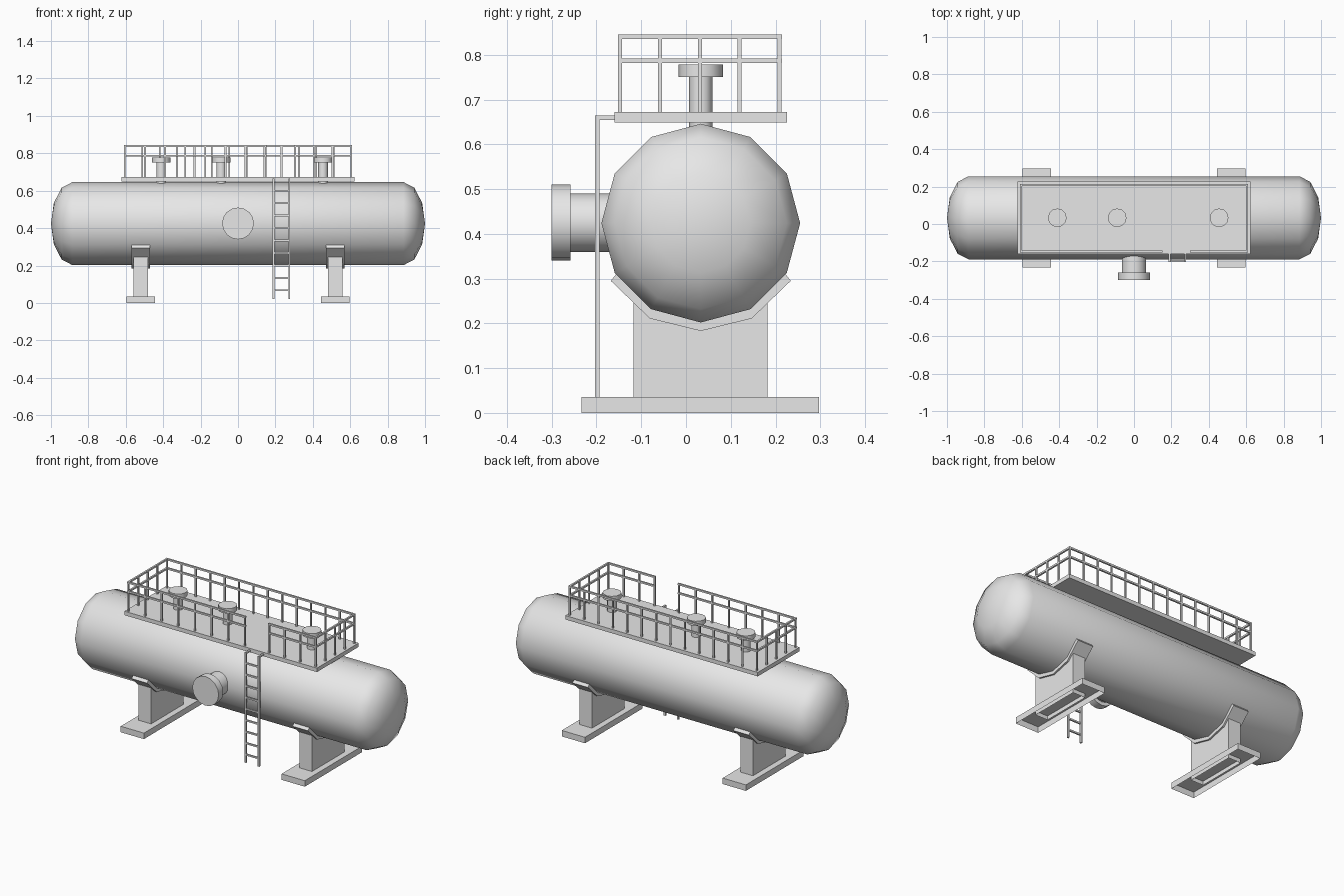
import bpy, bmesh, math
from mathutils import Vector, Matrix

if "Cube" in bpy.data.objects:
    bpy.data.objects.remove(bpy.data.objects["Cube"], do_unlink=True)

grey = bpy.data.materials.new("plain_grey")
grey.use_nodes = True
grey.diffuse_color = (0.8, 0.8, 0.8, 1)
grey.node_tree.nodes["Principled BSDF"].inputs["Base Color"].default_value = (0.8, 0.8, 0.8, 1)

AXIS_Y, AXIS_Z, RADIUS = 0.033, 0.424, 0.222   # tank centre line
DECK_TOP = 0.672


def finish(name, bm, smooth=None):
    bmesh.ops.recalc_face_normals(bm, faces=bm.faces)
    mesh = bpy.data.meshes.new(name)
    bm.to_mesh(mesh)
    bm.free()
    mesh.materials.append(grey)
    obj = bpy.data.objects.new(name, mesh)
    bpy.context.collection.objects.link(obj)
    if smooth:
        bpy.ops.object.select_all(action='DESELECT')
        obj.select_set(True)
        bpy.context.view_layer.objects.active = obj
        bpy.ops.object.shade_smooth_by_angle(angle=math.radians(smooth))
    return obj


def add_box(bm, lo, hi, open_bottom=False):
    lo, hi = Vector(lo), Vector(hi)
    matrix = Matrix.Translation((lo + hi) / 2) @ Matrix.Diagonal((*(hi - lo), 1))
    verts = bmesh.ops.create_cube(bm, size=1, matrix=matrix)["verts"]
    if open_bottom:
        faces = {f for v in verts for f in v.link_faces}
        low = [f for f in faces if f.calc_center_median().z < lo.z + 1e-5]
        bmesh.ops.delete(bm, geom=low, context='FACES_ONLY')


def add_bar(bm, a, b, width=0.01):
    """Square bar along one axis between two points."""
    pad = Vector((width / 2,) * 3)
    add_box(bm, Vector(a) - pad, Vector(b) + pad)


def lathe(name, profile, matrix, sides, smooth):
    """Turn (radius, height) points about local z; zero radius makes a pole."""
    bm = bmesh.new()
    rings = []
    for r, h in profile:
        count = sides if r > 0 else 1
        rings.append([bm.verts.new(matrix @ Vector((r * math.cos(math.tau * i / sides),
                                                    r * math.sin(math.tau * i / sides), h)))
                      for i in range(count)])
    for low, high in zip(rings, rings[1:]):
        for i in range(sides):
            j = (i + 1) % sides
            quad = [low[i % len(low)], low[j % len(low)], high[j % len(high)], high[i % len(high)]]
            bm.faces.new(list(dict.fromkeys(quad)))
    return finish(name, bm, smooth)


# Tank shell with domed ends
dome = [(RADIUS * math.cos(math.radians(a)), 0.885 + 0.115 * math.sin(math.radians(a)))
        for a in (0, 30, 60)] + [(0, 1.0)]
tank_profile = [(r, -h) for r, h in reversed(dome)] + dome
lathe("tank_shell", tank_profile,
      Matrix.Translation((0, AXIS_Y, AXIS_Z)) @ Matrix.Rotation(math.pi / 2, 4, 'Y'), 12, 60)


# Flanged pipes: three on top, one large in front
def flanged_pipe(name, matrix, neck, flange, neck_length, length, sides):
    lathe(name, [(0, 0), (neck, 0), (neck, neck_length), (flange, neck_length),
                 (flange, length), (0, length)], matrix, sides, 35)


for label, x in (("right", -0.41), ("middle", -0.09), ("left", 0.455)):
    flanged_pipe("top_nozzle_" + label, Matrix.Translation((x, AXIS_Y, 0.635)),
                 0.026, 0.05, 0.115, 0.143, 12)
flanged_pipe("front_manway",
             Matrix.Translation((0, -0.15, 0.425)) @ Matrix.Rotation(math.pi / 2, 4, 'X'),
             0.065, 0.085, 0.108, 0.15, 16)

# Supports: open-bottomed foot and leg, with a curved cradle
for side, x in (("right", -0.52), ("left", 0.52)):
    bm = bmesh.new()
    add_box(bm, (x - 0.075, -0.233, 0), (x + 0.075, 0.297, 0.035), True)
    finish("foot_plate_" + side, bm)

    bm = bmesh.new()
    add_box(bm, (x - 0.04, -0.117, 0.012), (x + 0.04, 0.182, 0.245), True)
    finish("support_leg_" + side, bm)

    bm = bmesh.new()
    half = [(0, 0.205), (0.112, 0.234), (0.189, 0.31), (0.201, 0.295), (0.114, 0.211), (0, 0.183)]
    outline = half[:3] + half[3:] + [(-y, z) for y, z in half[4:2:-1]] + \
        [(-y, z) for y, z in half[2:0:-1]]
    face = bm.faces.new([bm.verts.new((x - 0.05, AXIS_Y + y, z)) for y, z in outline])
    extruded = bmesh.ops.extrude_face_region(bm, geom=[face])["geom"]
    bmesh.ops.translate(bm, vec=(0.1, 0, 0),
                        verts=[g for g in extruded if isinstance(g, bmesh.types.BMVert)])
    finish("cradle_" + side, bm)

# Walkway deck
bm = bmesh.new()
add_box(bm, (-0.622, -0.16, 0.649), (0.622, 0.226, DECK_TOP))
finish("walkway_deck", bm)


# Guard rails, with a gap at the ladder
def guard_rail(name, start, end, bays):
    bm = bmesh.new()
    a, b = Vector((*start, 0)), Vector((*end, 0))
    for z in (0.787, 0.84):
        add_bar(bm, a + Vector((0, 0, z)), b + Vector((0, 0, z)))
    for i in range(bays + 1):
        p = a.lerp(b, i / bays)
        add_bar(bm, p + Vector((0, 0, DECK_TOP)), p + Vector((0, 0, 0.838)), 0.009)
    finish(name, bm)


X, FRONT, BACK = 0.605, -0.147, 0.209
guard_rail("back_rail", (-X, BACK), (X, BACK), 13)
guard_rail("right_end_rail", (-X, FRONT), (-X, BACK), 4)
guard_rail("left_end_rail", (X, FRONT), (X, BACK), 4)
guard_rail("front_rail_right", (-X, FRONT), (0.148, FRONT), 7)
guard_rail("front_rail_left", (0.305, FRONT), (X, FRONT), 3)

# Ladder with rails bent over to the deck
bm = bmesh.new()
LADDER_Y = -0.198
for x in (0.189, 0.274):
    add_bar(bm, (x, LADDER_Y, 0.025), (x, LADDER_Y, 0.659))
    add_bar(bm, (x, LADDER_Y, 0.659), (x, -0.155, 0.659))
for i in range(9):
    z = 0.067 + 0.0667 * i
    add_bar(bm, (0.189, LADDER_Y, z), (0.274, LADDER_Y, z), 0.009)
finish("ladder", bm)
